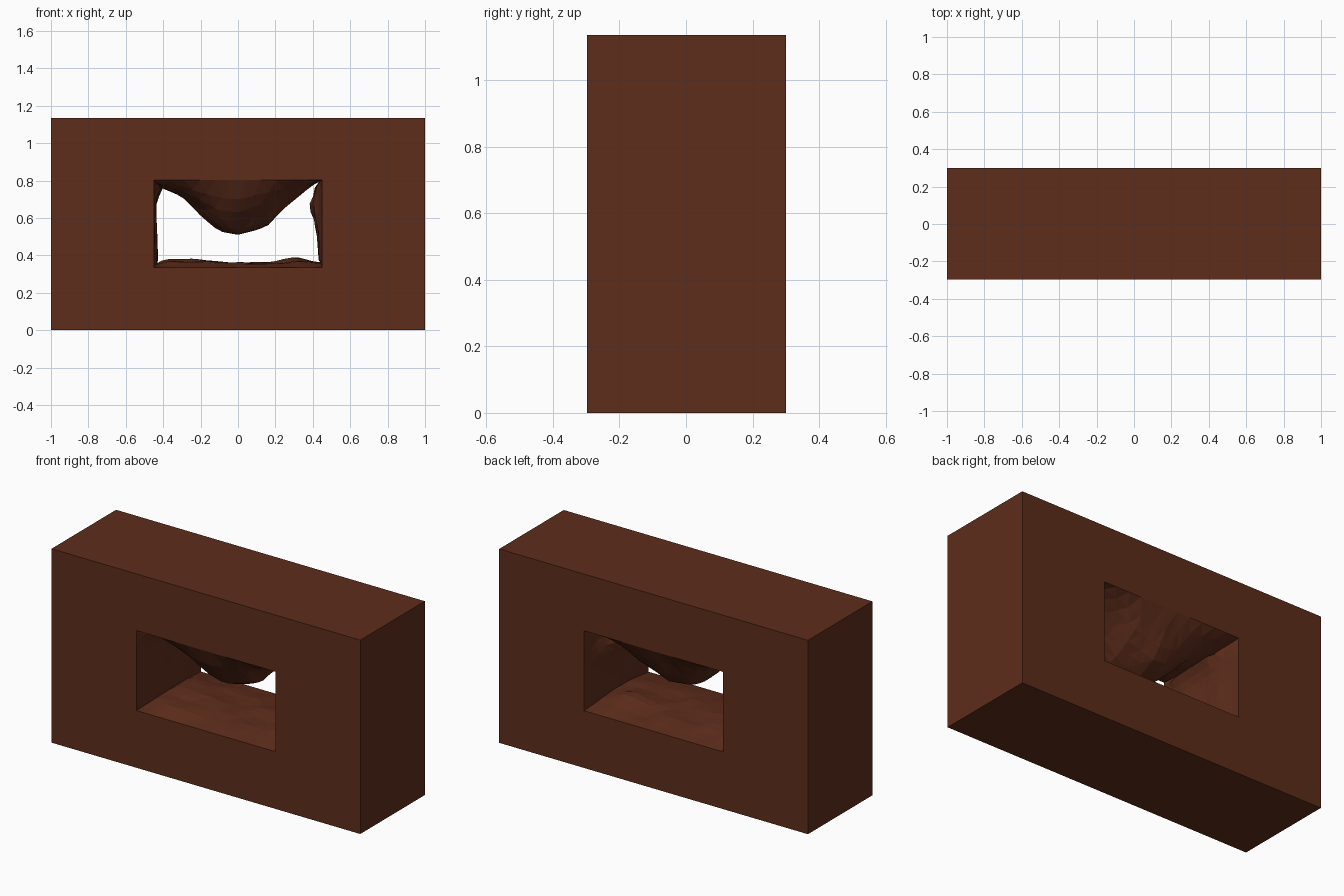
import bpy, bmesh, math
from mathutils import Vector, noise

if "Cube" in bpy.data.objects:
    bpy.data.objects.remove(bpy.data.objects["Cube"])

W, H, Y0, Y1 = 1.0, 1.135, -0.297, 0.30      # outer block
X, Z0, Z1 = 0.45, 0.335, 0.803               # tunnel opening
NX, NZ, NY = 22, 11, 12                      # facets per wall


def interp(table, t):
    for (a, p), (b, q) in zip(table, table[1:]):
        if t <= b:
            return p + (q - p) * max(0, (t - a) / (b - a))
    return table[-1][1]


# Depth of rock protruding from each wall
CEIL = [(-.45, .03), (-.39, .045), (-.3, .09), (-.2, .19), (-.1, .27), (0, .295),
        (.06, .28), (.16, .25), (.25, .15), (.33, .08), (.4, .02), (.45, .01)]
LEFT = [(.335, .02), (.45, .022), (.52, .022), (.6, .013), (.7, .02), (.76, .06), (.8, .03)]
RIGHT = [(.335, .012), (.42, .025), (.5, .048), (.6, .045), (.66, .065),
         (.72, .05), (.77, .04), (.8, .02)]
FLOOR = [(-.45, .025), (-.35, .05), (-.2, .04), (-.05, .025), (.05, .035),
         (.2, .035), (.32, .045), (.45, .03)]


def rough(x, y, z, scale=7):
    return noise.noise(Vector((x * scale, y * scale, z * scale)))


def rock_point(x, z, v, walls):
    y = Y0 + (Y1 - Y0) * v
    thin = min(1, 3.5 * v, 3.5 * (1 - v))
    bump = max(0, math.sin(math.pi * v)) ** 0.85
    n = rough(x, y, z)
    px, pz = x, z
    if 'B' in walls:
        pz += thin * interp(FLOOR, x) * (0.75 + 0.6 * n)
    if 'T' in walls:
        pz -= bump * interp(CEIL, x) * (1 + 0.35 * n * (1 - bump)) + thin * 0.012 * n
    if 'L' in walls:
        px += thin * interp(LEFT, z) * (0.8 + 0.5 * n)
    if 'R' in walls:
        px -= thin * interp(RIGHT, z) * (0.8 + 0.5 * n)
    # irregular facets, held straight at both mouths
    y += thin * 0.018 * rough(z + 3, x, y, 11)
    return px, y, pz


# Opening outline, anticlockwise from lower left
loop = []
for i in range(NX):
    loop.append((-X + 2 * X * i / NX, Z0, 'B' if i else 'BL'))
for i in range(NZ):
    loop.append((X, Z0 + (Z1 - Z0) * i / NZ, 'R' if i else 'BR'))
for i in range(NX):
    loop.append((X - 2 * X * i / NX, Z1, 'T' if i else 'TR'))
for i in range(NZ):
    loop.append((-X, Z1 - (Z1 - Z0) * i / NZ, 'L' if i else 'TL'))
N = len(loop)
corners = [0, NX, NX + NZ, 2 * NX + NZ, N]

bm = bmesh.new()
rings = [[bm.verts.new(rock_point(x, z, j / NY, w)) for x, z, w in loop]
         for j in range(NY + 1)]

# Faceted tunnel walls
for j in range(NY):
    for i in range(N):
        a, b = rings[j][i], rings[j][(i + 1) % N]
        c, d = rings[j + 1][(i + 1) % N], rings[j + 1][i]
        tris = [(a, b, c), (a, c, d)] if (i + j) % 2 else [(a, b, d), (b, c, d)]
        for t in tris:
            bm.faces.new(t)

# Front and back faces around the opening, then the outer sides
rects = []
for y, ring in ((Y0, rings[0]), (Y1, rings[-1])):
    outer = [bm.verts.new((x, y, z)) for x, z in ((-W, 0), (W, 0), (W, H), (-W, H))]
    rects.append(outer)
    for k in range(4):
        inner = [ring[i % N] for i in range(corners[k], corners[k + 1] + 1)]
        bm.faces.new([outer[k], outer[(k + 1) % 4]] + inner[::-1])
for k in range(4):
    m = (k + 1) % 4
    bm.faces.new((rects[0][k], rects[0][m], rects[1][m], rects[1][k]))
bmesh.ops.recalc_face_normals(bm, faces=bm.faces)

mesh = bpy.data.meshes.new("rock_block")
bm.to_mesh(mesh)
bm.free()
block = bpy.data.objects.new("rock_block", mesh)
bpy.context.collection.objects.link(block)

mat = bpy.data.materials.new("red_brown_rock")
mat.diffuse_color = (0.11, 0.026, 0.011, 1)
mat.use_nodes = True
mat.node_tree.nodes["Principled BSDF"].inputs["Base Color"].default_value = mat.diffuse_color
mesh.materials.append(mat)
